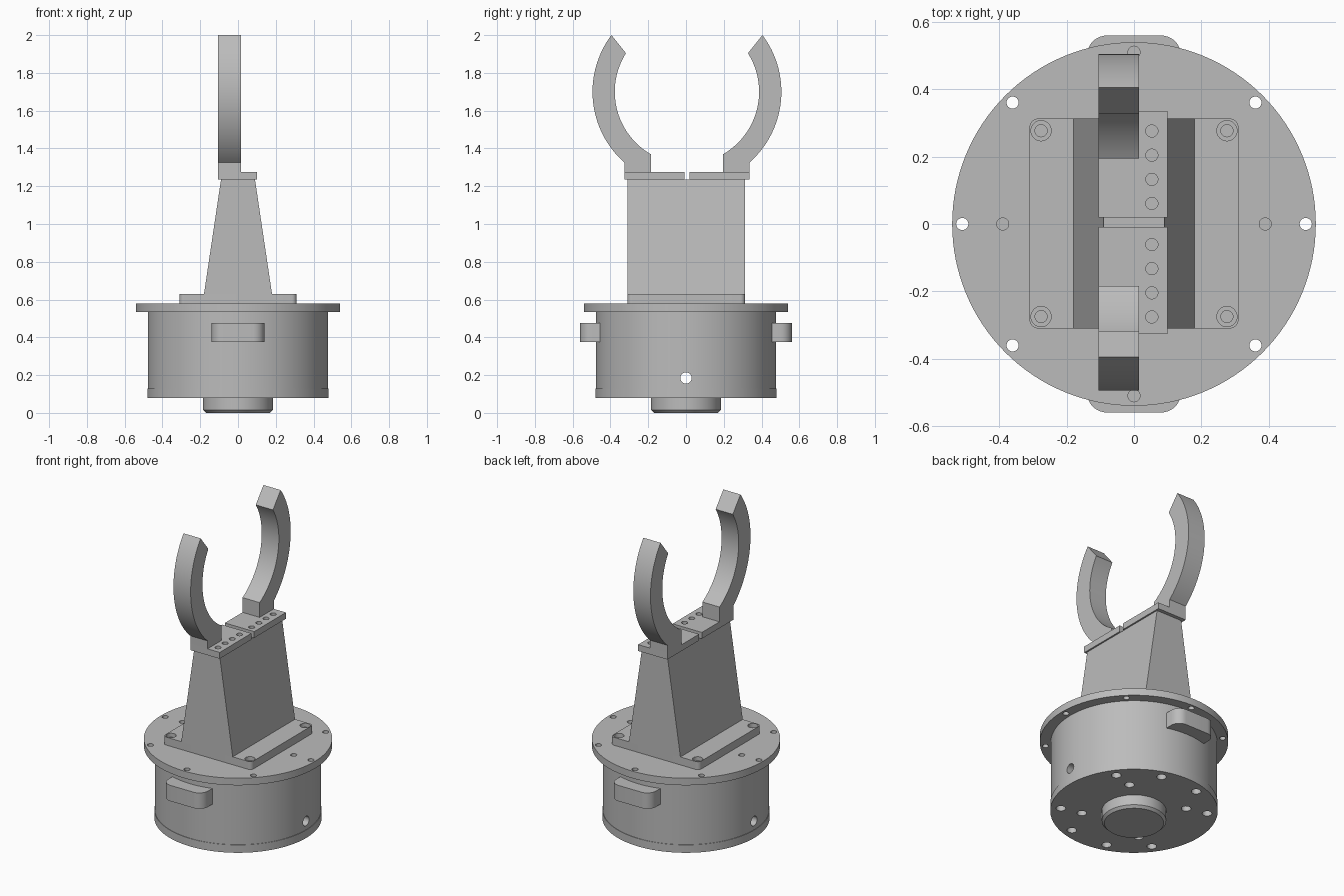
import bpy
import bmesh
from math import sin, cos, pi, radians
from mathutils import Matrix

if "Cube" in bpy.data.objects:
    bpy.data.objects.remove(bpy.data.objects["Cube"], do_unlink=True)

# One machined-metal grey
GREY = (0.5, 0.5, 0.5, 1.0)
metal = bpy.data.materials.new("machined grey")
metal.use_nodes = True
metal.diffuse_color = GREY
metal.node_tree.nodes["Principled BSDF"].inputs["Base Color"].default_value = GREY


def make(name, bm):
    bmesh.ops.recalc_face_normals(bm, faces=bm.faces)
    mesh = bpy.data.meshes.new(name)
    bm.to_mesh(mesh)
    bm.free()
    mesh.materials.append(metal)
    ob = bpy.data.objects.new(name, mesh)
    bpy.context.collection.objects.link(ob)
    return ob


def prism(name, outline, vector):
    """Extrude a closed 3D outline along a vector."""
    bm = bmesh.new()
    face = bm.faces.new([bm.verts.new(p) for p in outline])
    ext = bmesh.ops.extrude_face_region(bm, geom=[face])["geom"]
    bmesh.ops.translate(bm, vec=vector, verts=[v for v in ext if isinstance(v, bmesh.types.BMVert)])
    return make(name, bm)


def lathe(name, profile, steps=128):
    """Stack of rings from (radius, z) pairs, capped at both ends."""
    bm = bmesh.new()
    rings = [[bm.verts.new((r * cos(2 * pi * i / steps), r * sin(2 * pi * i / steps), z))
              for i in range(steps)] for r, z in profile]
    for a, b in zip(rings, rings[1:]):
        for i in range(steps):
            j = (i + 1) % steps
            bm.faces.new((a[i], a[j], b[j], b[i]))
    bm.faces.new(rings[0][::-1])
    bm.faces.new(rings[-1])
    return make(name, bm)


def rounded(x0, x1, y0, y1, z, radii):
    """Rectangle outline; radii for corners in order ++, -+, --, +-."""
    pts = []
    corners = ((x1, y1, -1, -1), (x0, y1, 1, -1), (x0, y0, 1, 1), (x1, y0, -1, 1))
    for k, (x, y, sx, sy) in enumerate(corners):
        r = radii[k]
        if r == 0:
            pts.append((x, y, z))
            continue
        for i in range(9):
            t = k * pi / 2 + i * pi / 16
            pts.append((x + sx * r + r * cos(t), y + sy * r + r * sin(t), z))
    return pts


def drill(ob, holes, axis="Z"):
    """Cut holes given as (x, y, radius, z0, z1); axis X drills sideways."""
    bm = bmesh.new()
    for x, y, r, z0, z1 in holes:
        m = Matrix.Translation((x, y, (z0 + z1) / 2))
        if axis == "X":
            m = Matrix.Translation((0, x, y)) @ Matrix.Rotation(pi / 2, 4, "Y")
        bmesh.ops.create_cone(bm, cap_ends=True, segments=32, radius1=r, radius2=r,
                              depth=z1 - z0, matrix=m)
    cutter = make("hole_cutter", bm)
    cutter.hide_render = True
    mod = ob.modifiers.new("holes", "BOOLEAN")
    mod.object, mod.operation, mod.solver = cutter, "DIFFERENCE", "EXACT"
    bpy.context.view_layer.objects.active = ob
    bpy.ops.object.modifier_apply(modifier=mod.name)
    bpy.data.objects.remove(cutter, do_unlink=True)


parts = []

# Bottom hub with a chamfered lower edge
parts.append(lathe("bottom_hub", [(0.17, 0), (0.185, 0.015), (0.185, 0.08)]))

# Drum with a slightly wider foot, bolt holes below and a cross bore
drum = lathe("drum", [(0.48, 0.08), (0.48, 0.13), (0.477, 0.13), (0.477, 0.535)])
ring = [(0.42, a) for a in range(0, 360, 36) if a % 180] + [(0.30, a) for a in range(45, 360, 90)]
drill(drum, [(r * cos(radians(a)), r * sin(radians(a)), 0.028, 0, 0.2) for r, a in ring])
drill(drum, [(0, 0.185, 0.03, -0.6, 0.6)], axis="X")
parts.append(drum)

# Flange with eight rim holes and two shallow locating holes
flange = lathe("flange", [(0.54, 0.535), (0.54, 0.58)])
holes = [(0.51 * cos(k * pi / 4), 0.51 * sin(k * pi / 4), 0.018, 0.5, 0.62) for k in range(8)]
holes += [(s * 0.39, 0, 0.018, 0.545, 0.62) for s in (-1, 1)]
drill(flange, holes)
parts.append(flange)

# Grip tabs at the front and back of the drum
parts.append(prism("back_tab", rounded(-0.14, 0.14, 0.42, 0.56, 0.375, (0.06, 0.06, 0, 0)), (0, 0, 0.1)))
parts.append(prism("front_tab", rounded(-0.14, 0.14, -0.56, -0.42, 0.375, (0, 0, 0.06, 0.06)), (0, 0, 0.1)))

# Mounting plate with counterbored corners
plate = prism("mounting_plate", rounded(-0.31, 0.31, -0.31, 0.313, 0.58, (0.025,) * 4), (0, 0, 0.05))
corners = [(x, y) for x in (-0.276, 0.276) for y in (-0.275, 0.277)]
drill(plate, [(x, y, 0.03, 0.605, 0.7) for x, y in corners])
drill(plate, [(x, y, 0.018, 0.5, 0.7) for x, y in corners])
parts.append(plate)

# Tapered pedestal
parts.append(prism("pedestal", [(-0.18, -0.31, 0.63), (0.18, -0.31, 0.63),
                                (0.09, -0.31, 1.235), (-0.09, -0.31, 1.235)], (0, 0.623, 0)))

# Two mirrored jaws: a drilled plate carrying a curved finger
MID, ARC_Z = 0.005, 1.70
for name, s in (("front", -1), ("back", 1)):
    y_in, y_out = MID + s * 0.014, MID + s * 0.331
    jaw = prism(name + "_jaw_plate", [(-0.105, y_in, 1.235), (0.1, y_in, 1.235),
                                      (0.1, y_out, 1.235), (-0.105, y_out, 1.235)], (0, 0, 0.04))
    drill(jaw, [(0.053, s * (0.061 + 0.0717 * k), 0.018, 1.2, 1.3) for k in range(4)])
    outline = [(0.331, 1.275), (0.19, 1.275)]
    for radius, start, end in ((0.382, -60.2, 32.3), (0.5, 36.9, -48.5)):
        for i in range(33):
            t = radians(start + (end - start) * i / 32)
            outline.append((radius * cos(t), ARC_Z + radius * sin(t)))
    finger = prism(name + "_finger", [(-0.105, MID + s * y, z) for y, z in outline], (0.12, 0, 0))
    parts += [jaw, finger]

# Smooth round walls, crisp edges
bpy.ops.object.select_all(action="DESELECT")
for ob in parts:
    ob.select_set(True)
bpy.context.view_layer.objects.active = parts[0]
bpy.ops.object.shade_smooth_by_angle(angle=radians(30))
